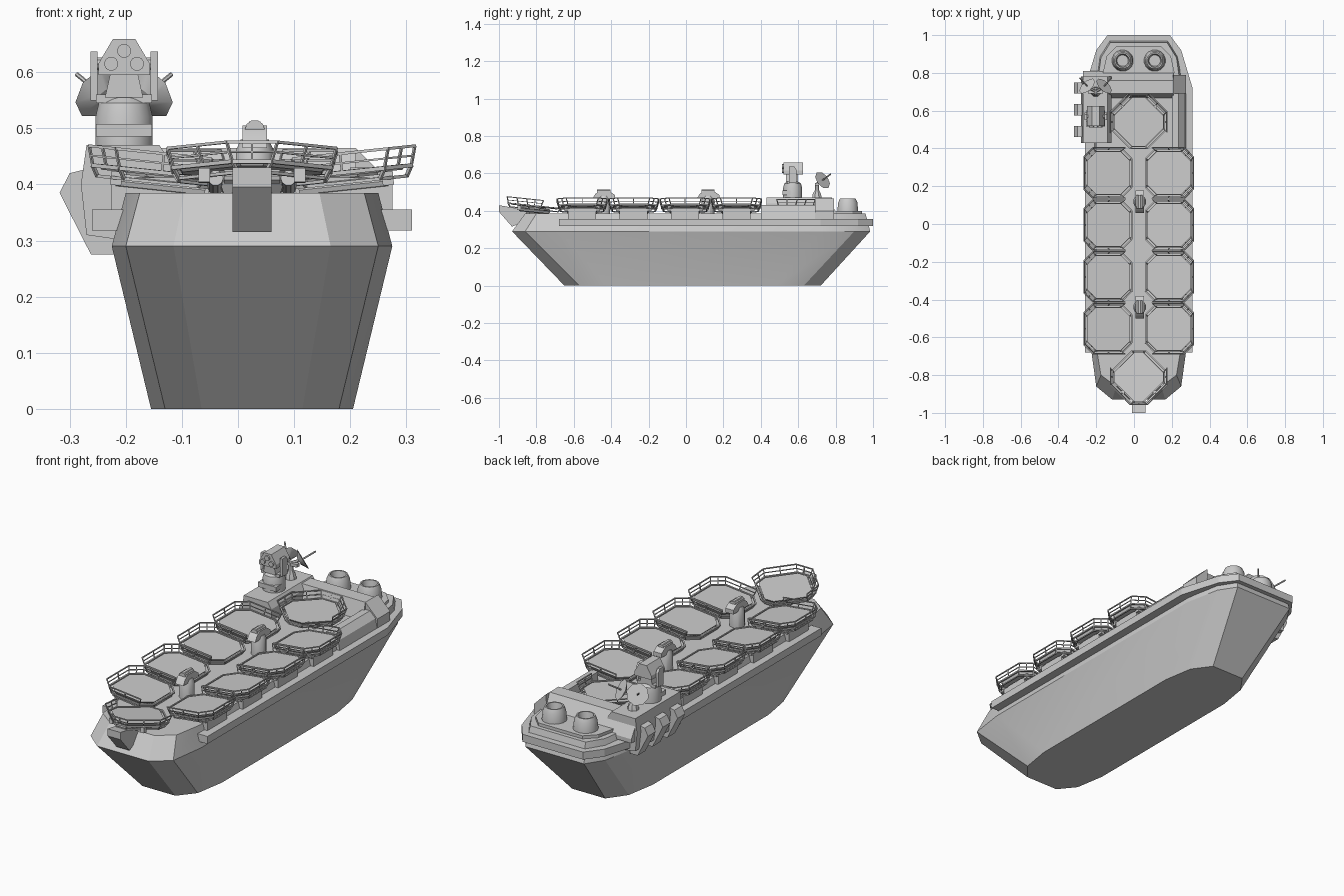
import bpy, bmesh, math
from mathutils import Vector, Matrix

if "Cube" in bpy.data.objects:
    bpy.data.objects.remove(bpy.data.objects["Cube"])

CX = 0.025  # hull centreline


def finish(name, bm, smooth=None, mat=None):
    bmesh.ops.recalc_face_normals(bm, faces=bm.faces[:])
    me = bpy.data.meshes.new(name)
    bm.to_mesh(me)
    bm.free()
    ob = bpy.data.objects.new(name, me)
    bpy.context.collection.objects.link(ob)
    if mat:
        ob.matrix_world = mat
    if smooth:
        bpy.ops.object.select_all(action='DESELECT')
        ob.select_set(True)
        bpy.context.view_layer.objects.active = ob
        bpy.ops.object.shade_smooth_by_angle(angle=math.radians(smooth))
    return ob


def loft(bm, rings):
    vs = [[bm.verts.new(p) for p in r] for r in rings]
    n = len(vs[0])
    for a, b in zip(vs, vs[1:]):
        for i in range(n):
            bm.faces.new((a[i], a[(i + 1) % n], b[(i + 1) % n], b[i]))
    bm.faces.new(vs[0])
    bm.faces.new(vs[-1])


def prism(bm, pts, lo, hi, axis='z'):
    put = {'z': lambda u, v, w: (u, v, w), 'y': lambda u, v, w: (u, w, v),
           'x': lambda u, v, w: (w, u, v)}[axis]
    loft(bm, [[put(u, v, w) for u, v in pts] for w in (lo, hi)])


def box(bm, x0, x1, y0, y1, z0, z1):
    prism(bm, [(x0, y0), (x1, y0), (x1, y1), (x0, y1)], z0, z1)


def rod(bm, p, q, r1, r2=None, n=4):
    p, q = Vector(p), Vector(q)
    d = q - p
    m = Matrix.Translation((p + q) / 2) @ d.to_track_quat('Z', 'Y').to_matrix().to_4x4()
    bmesh.ops.create_cone(bm, cap_ends=True, segments=n, radius1=r1,
                          radius2=r1 if r2 is None else r2, depth=d.length,
                          matrix=m @ Matrix.Rotation(math.pi / n, 4, 'Z'))


def lathe(bm, x, y, prof, n=16):
    loft(bm, [[(x + r * math.cos(2 * math.pi * (i + .5) / n),
                y + r * math.sin(2 * math.pi * (i + .5) / n), z) for i in range(n)] for r, z in prof])


def sym(half, z=None):
    """Mirror half outline (offset from centreline, y) into a closed ring."""
    pts = [(CX + x, y) for x, y in half] + [(CX - x, y) for x, y in reversed(half)]
    return pts if z is None else [(x, y, z) for x, y in pts]


# hull
bm = bmesh.new()
loft(bm, [sym([(.09, -.65), (.155, -.57), (.18, -.42), (.18, .48), (.155, .63), (.09, .72)], 0),
          sym([(.14, -.93), (.225, -.86), (.25, -.68), (.25, .72), (.215, .9), (.16, .985)], .29),
          sym([(.12, -.86), (.20, -.80), (.225, -.65), (.225, .70), (.2, .88), (.15, .96)], .385)])
finish('hull', bm, 25)

# side deck and stern ledge
bm = bmesh.new()
prism(bm, sym([(.285, -.68), (.285, .72), (.225, .92), (.165, 1.0)]), .318, .355)
finish('side_deck', bm)

# bow chute
bm = bmesh.new()
prism(bm, [(-1, .43), (-1, .395), (-.93, .315), (-.83, .36), (-.83, .40)], -.01, .06, 'x')
finish('bow_chute', bm)

# aft superstructure: cross bridge, side arm, tower base
bm = bmesh.new()
prism(bm, [(.66, .36), (.69, .465), (.76, .465), (.81, .38), (.81, .36)], -.27, .21, 'x')
prism(bm, [(.21, .465), (.275, .40), (.275, .35), (.20, .35)], .69, .79, 'y')
finish('aft_bridge', bm)
bm = bmesh.new()
prism(bm, [(.20, .35), (.20, .43), (.235, .43), (.265, .40), (.275, .35)], .40, .72, 'y')
finish('side_arm', bm)
bm = bmesh.new()
prism(bm, [(-.27, .47), (-.28, .40), (-.27, .31), (-.2, .30), (-.12, .36), (-.12, .44), (-.14, .47)],
      .43, .78, 'y')
finish('tower_base', bm)
bm = bmesh.new()
prism(bm, sym([(.19, .80), (.17, .89), (.12, .94)]), .36, .40)
finish('stern_platform', bm)

# exhaust fins on the left side
bm = bmesh.new()
for y in (.49, .605, .72):
    prism(bm, [(-.318, .385), (-.30, .42), (-.26, .43), (-.215, .40), (-.22, .275), (-.262, .275)],
          y - .03, y + .03, 'y')
finish('side_fins', bm)

# stern funnels
for x in (-.06, .11):
    bm = bmesh.new()
    lathe(bm, x, .865, [(.057, .38), (.057, .40), (.052, .445), (.043, .465), (.036, .465), (.03, .43)])
    finish('funnel', bm, 35)

# mid-deck pivot turrets
for y in (-.44, .118):
    bm = bmesh.new()
    lathe(bm, CX + .005, y, [(.035, .38), (.035, .46), (.026, .48)], 12)
    prism(bm, [(y - .06, .465), (y - .045, .49), (y - .025, .505), (y + .03, .505), (y + .06, .485),
               (y + .06, .465)], .008, .052, 'x')
    rod(bm, (.03, y - .035, .497), (.03, y + .035, .497), .018, n=10)
    box(bm, .02, .04, y - .03, y + .03, .49, .512)
    finish('deck_turret', bm, 30)


# landing pads (local +x is the raised outer edge)
def pad(x, y, z, a, c, rot, tilt):
    def octagon(h, k=0):
        f = a + k
        e = f - c
        return [Vector(p + (h,)) for p in
                [(f, -e), (f, e), (e, f), (-e, f), (-f, e), (-f, -e), (-e, -f), (e, -f)]]
    m = Matrix.Translation((x, y, z)) @ Matrix.Rotation(rot, 4, 'Z') @ Matrix.Rotation(-tilt, 4, 'Y')
    bm = bmesh.new()
    loft(bm, [octagon(-.010, -.018), octagon(0, -.012)])
    finish('pad_floor', bm, mat=m)
    bm = bmesh.new()
    low, rim, top = octagon(-.022, -.012), octagon(-.004, -.002), octagon(.03, .008)
    mid = [(p + q) / 2 for p, q in zip(rim, top)]
    for i in range(8):
        j = (i + 1) % 8
        rod(bm, rim[i], rim[j], .005)
        rod(bm, low[i], low[j], .004)
        rod(bm, low[i], rim[i], .004)
        if (rim[i] + rim[j]).x > -.06:
            rod(bm, top[i], top[j], .0035)
            rod(bm, mid[i], mid[j], .0025)
            for t in (0, .5, 1):
                rod(bm, rim[i].lerp(rim[j], t), top[i].lerp(top[j], t), .003)
    finish('pad_railing', bm, mat=m)
    # lift drums and brackets under the floor
    bm = bmesh.new()
    for s in (-1, 1):
        rod(bm, (-.08, s * .065, -.027), (.08, s * .065, -.027), .014, n=10)
        rod(bm, (s * .075, -.05, -.024), (s * .075, .05, -.024), .013, n=10)
        box(bm, .07, .09, s * .085 - .01, s * .085 + .01, -.035, -.01)
    lathe(bm, 0, 0, [(.05, -.06), (.07, -.01)], 8)
    finish('pad_lift', bm, 35, m)


for y in (-.555, -.28, -.005, .27):
    for s in (-1, 1):
        x = CX + s * .16
        pad(x, y, .425, .126, .048, 0 if s > 0 else math.pi, math.radians(6))
        # support pedestal
        bm = bmesh.new()
        x0, x1 = sorted((x + s * .09, x - s * .03))
        box(bm, x0, x1, y - .075, y + .075, .35, .412)
        finish('pad_pedestal', bm)
pad(CX, -.81, .43, .142, .105, -math.pi / 2, math.radians(6))
pad(CX, .54, .43, .142, .095, math.pi / 2, 0)

# weapon tower: drum, shoulders, head with three tubes, side arms
X, Y = -.203, .57
bm = bmesh.new()
lathe(bm, X, Y, [(.052, .465), (.052, .52), (.046, .545), (.032, .555)], 16)
box(bm, X - .05, X + .05, Y - .055, Y + .01, .485, .508)
finish('tower_drum', bm, 35)
bm = bmesh.new()
box(bm, X - .05, X + .05, Y - .03, Y + .03, .545, .56)
prism(bm, [(X - .034, .555), (X + .034, .555), (X + .024, .60), (X - .024, .60)], Y - .035, Y + .03, 'y')
for s in (-1, 1):
    x0, x1 = sorted((X + s * .047, X + s * .06))
    prism(bm, [(Y - .02, .55), (Y + .02, .55), (Y + .02, .62), (Y + .01, .637), (Y - .02, .637)],
          x0, x1, 'x')
    rod(bm, (X + s * .03, Y, .615), (X + s * .055, Y, .615), .012, n=10)
finish('tower_yoke', bm, 30)
bm = bmesh.new()
prism(bm, [(X - .046, .595), (X + .046, .595), (X + .046, .615), (X + .02, .659), (X - .02, .659),
           (X - .046, .615)], Y - .05, Y + .055, 'y')
for dx, z in ((0, .638), (-.023, .615), (.023, .615)):
    rod(bm, (X + dx, Y - .058, z), (X + dx, Y, z), .0125, n=12)
finish('tower_head', bm, 30)

# twin dish antenna
bm = bmesh.new()
lathe(bm, X, .70, [(.028, .46), (.024, .49), (.012, .51), (.012, .55)], 8)
box(bm, X - .04, X + .04, .69, .71, .535, .55)
for s in (-1, 1):
    c = Vector((X + s * .04, .725, .56))
    n = Vector((s * .55, .6, .45)).normalized()
    rod(bm, c - n * .012, c + n * .008, .018, .052, n=8)
    rod(bm, c, c + n * .075, .004, n=6)
    rod(bm, (X, .70, .545), c, .007, n=6)
finish('dish_antenna', bm, 30)
